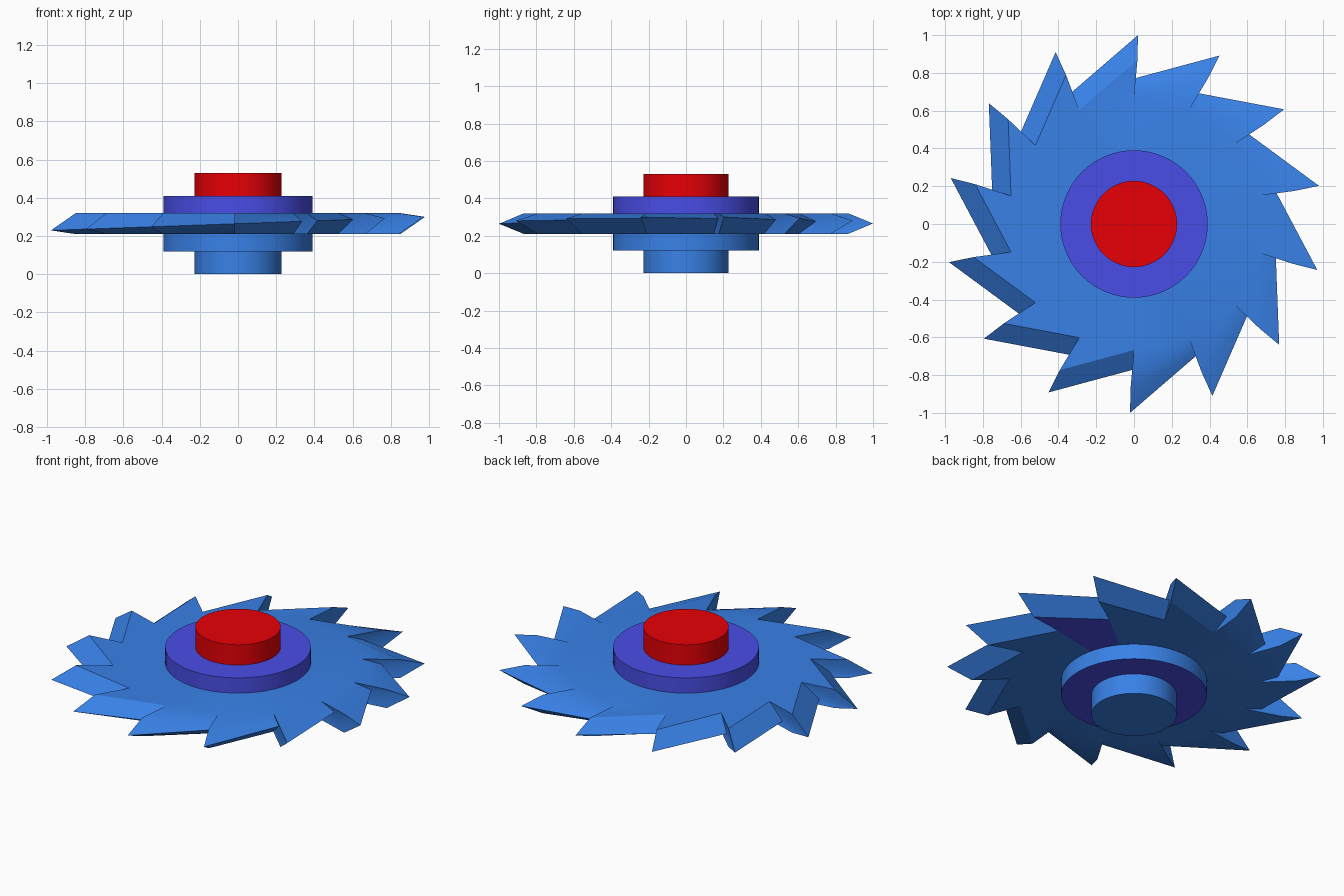
import bpy, bmesh
from math import cos, sin, pi, radians

if "Cube" in bpy.data.objects:
    bpy.data.objects.remove(bpy.data.objects["Cube"])

TEETH = 14
STEP = 2 * pi / TEETH


def material(name, rgb):
    m = bpy.data.materials.new(name)
    m.diffuse_color = (*rgb, 1)
    m.use_nodes = True
    m.node_tree.nodes["Principled BSDF"].inputs["Base Color"].default_value = m.diffuse_color
    return m


BLUE = material("blue", (0.04, 0.22, 0.80))
PURPLE = material("purple", (0.068, 0.075, 0.80))
RED = material("red", (0.80, 0.0, 0.002))


def make_object(name, bm, mats):
    bmesh.ops.recalc_face_normals(bm, faces=bm.faces[:])
    mesh = bpy.data.meshes.new(name)
    bm.to_mesh(mesh)
    bm.free()
    for m in mats:
        mesh.materials.append(m)
    ob = bpy.data.objects.new(name, mesh)
    bpy.context.collection.objects.link(ob)
    bpy.ops.object.select_all(action='DESELECT')
    ob.select_set(True)
    bpy.context.view_layer.objects.active = ob
    bpy.ops.object.shade_smooth_by_angle(angle=radians(30))


def drum(name, r, z0, z1, side, bottom, n=64):
    # Capped cylinder with its own colour on the bottom cap
    bm = bmesh.new()
    bmesh.ops.create_cone(bm, cap_ends=True, segments=n, radius1=r, radius2=r, depth=z1 - z0)
    bmesh.ops.translate(bm, verts=bm.verts[:], vec=(0, 0, (z0 + z1) / 2))
    bm.normal_update()
    for f in bm.faces:
        f.material_index = 1 if f.normal.z < -0.5 else 0
    make_object(name, bm, [side, bottom])


def blade():
    bm = bmesh.new()

    # Sawtooth outline: root, then the tip that overhangs it
    def ring(scale, height):
        verts = []
        for i in range(TEETH):
            a = radians(88.8) + i * STEP
            for r, t in ((0.77, a + radians(1.2)), (1.0, a)):
                x, y = r * scale * cos(t), r * scale * sin(t)
                verts.append(bm.verts.new((x, y, height(x))))
        return verts

    top = ring(0.867, lambda x: 0.32)
    edge = ring(1.0, lambda x: 0.265 + 0.036 * x)   # cutting edge is slightly tilted
    bottom = ring(0.867, lambda x: 0.21)
    n = 2 * TEETH

    # Bevelled flanks
    for a, b in ((top, edge), (edge, bottom)):
        for i in range(n):
            j = (i + 1) % n
            bm.faces.new((a[i], b[i], b[j], a[j]))

    # Flat sides: one kite per tooth (centre, root, tip, next root)
    for loop, z in ((top, 0.32), (bottom, 0.21)):
        c = bm.verts.new((0, 0, z))
        for i in range(0, n, 2):
            f = bm.faces.new((c, loop[i], loop[i + 1], loop[(i + 2) % n]))
            # One underside sector is purple
            f.material_index = int(loop is bottom and i == 22)
    make_object("saw_blade", bm, [BLUE, PURPLE])


blade()
# Flange discs above and below the blade
drum("lower_flange", 0.39, 0.12, 0.265, BLUE, PURPLE)
drum("upper_flange", 0.39, 0.265, 0.41, PURPLE, PURPLE)
# Central hub
drum("lower_hub", 0.228, 0.0, 0.265, BLUE, BLUE)
drum("upper_hub", 0.228, 0.265, 0.53, RED, RED)
